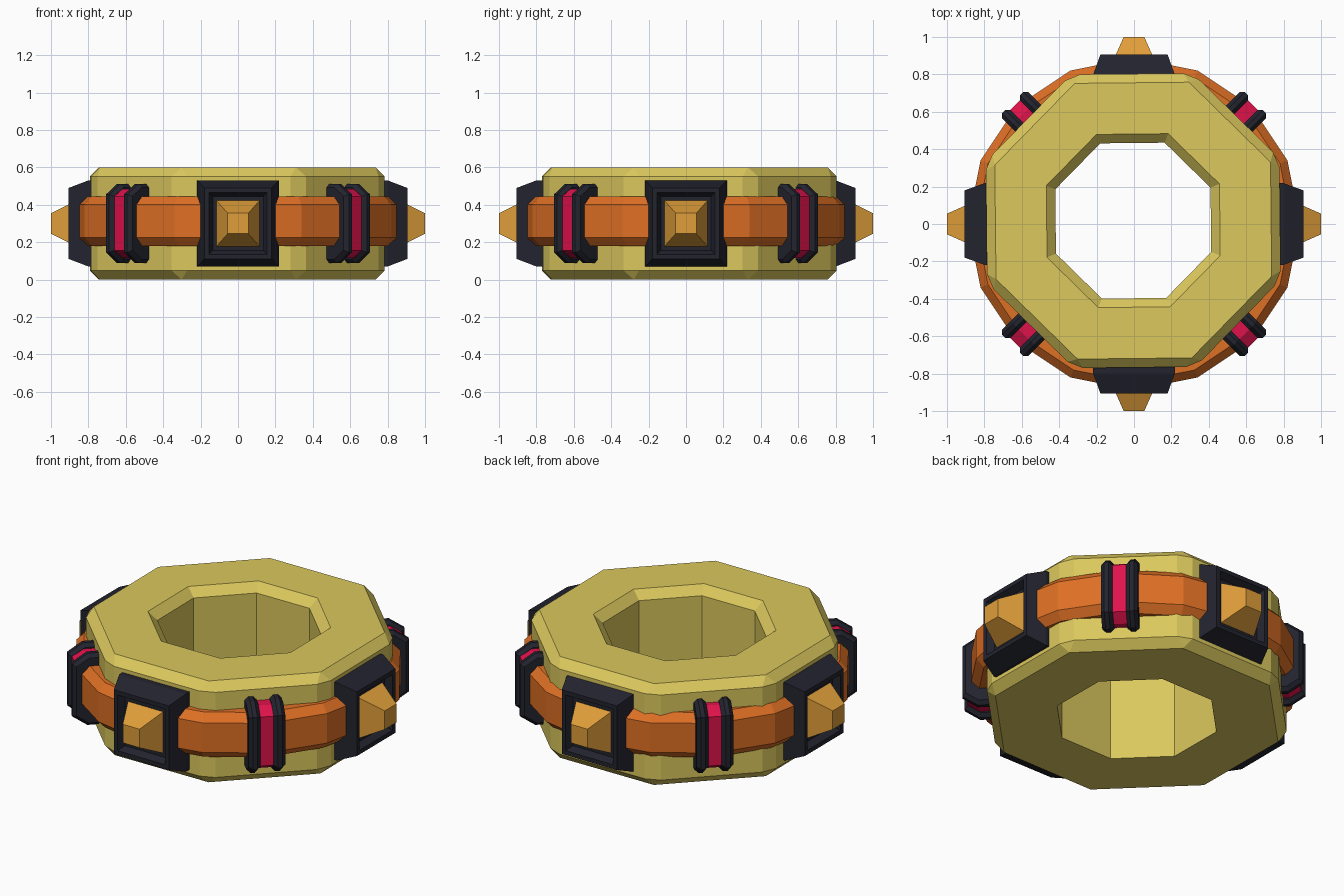
import bpy, bmesh, math
from mathutils import Matrix

if "Cube" in bpy.data.objects:
    bpy.data.objects.remove(bpy.data.objects["Cube"])


def material(name, rgb):
    m = bpy.data.materials.new(name)
    m.diffuse_color = (*rgb, 1)
    m.use_nodes = True
    m.node_tree.nodes["Principled BSDF"].inputs["Base Color"].default_value = m.diffuse_color
    return m


YELLOW = material("pale_yellow", (0.71, 0.58, 0.11))
ORANGE = material("orange", (0.73, 0.16, 0.018))
GOLD = material("gold", (0.74, 0.34, 0.042))
BLACK = material("blue_black", (0.016, 0.017, 0.027))
RED = material("crimson", (0.74, 0.006, 0.07))
ZC = 0.3  # height of the middle plane


def finish(bm, name, mat, turn=0.0):
    bmesh.ops.recalc_face_normals(bm, faces=bm.faces)
    bm.transform(Matrix.Rotation(math.radians(turn), 4, 'Z'))
    me = bpy.data.meshes.new(name)
    bm.to_mesh(me)
    bm.free()
    me.materials.append(mat)
    ob = bpy.data.objects.new(name, me)
    bpy.context.collection.objects.link(ob)
    return ob


def lathe(profile, sides, start):
    """Closed (radius, z) profile swept round z in flat sides."""
    bm = bmesh.new()
    rings = []
    for i in range(sides):
        a = math.radians(start) + 2 * math.pi * i / sides
        rings.append([bm.verts.new((r * math.cos(a), r * math.sin(a), z)) for r, z in profile])
    n = len(profile)
    for i in range(sides):
        p, q = rings[i], rings[(i + 1) % sides]
        for j in range(n):
            k = (j + 1) % n
            bm.faces.new((p[j], q[j], q[k], p[k]))
    return bm


def frustum(steps):
    """Loft of rectangles along +x: (x, half width, half height)."""
    bm = bmesh.new()
    loops = [[bm.verts.new((x, sy * w, ZC + sz * h)) for sy, sz in ((-1, -1), (1, -1), (1, 1), (-1, 1))]
             for x, w, h in steps]
    for p, q in zip(loops, loops[1:]):
        for j in range(4):
            k = (j + 1) % 4
            bm.faces.new((p[j], p[k], q[k], q[j]))
    bm.faces.new(loops[0])
    bm.faces.new(loops[-1])
    return bm


def slab(half_profile, t0, t1, bevel=0.0):
    """Profile of (radius, half height), mirrored in z, extruded sideways."""
    pts = [(r, ZC + h) for r, h in half_profile] + [(r, ZC - h) for r, h in reversed(half_profile)]
    bm = bmesh.new()
    a = [bm.verts.new((r, t0, z)) for r, z in pts]
    b = [bm.verts.new((r, t1, z)) for r, z in pts]
    bm.faces.new(a)
    bm.faces.new(b)
    for j in range(len(pts)):
        k = (j + 1) % len(pts)
        bm.faces.new((a[j], a[k], b[k], b[j]))
    if bevel:
        rims = [e for e in bm.edges if abs(e.verts[0].co.y - e.verts[1].co.y) < 1e-5]
        bmesh.ops.bevel(bm, geom=rims, offset=bevel, segments=1, affect='EDGES')
    return bm


# Octagonal body: chamfered outside edges and upper hole rim
c = math.cos(math.pi / 8)
ro, ri = 0.785 / c, 0.415 / c
bm = lathe([(ro, 0), (ro, 0.6), (ri, 0.6), (ri, 0)], 8, 22.5)
bmesh.ops.recalc_face_normals(bm, faces=bm.faces)
cut = []
for e in bm.edges:
    rad = [v.co.xy.length for v in e.verts]
    outer = min(rad) > ro - 0.01
    hole_top = max(rad) < ri + 0.01 and min(v.co.z for v in e.verts) > 0.5
    if outer or hole_top:
        cut.append(e)
bmesh.ops.bevel(bm, geom=cut, offset=0.048, segments=1, affect='EDGES')
body = finish(bm, "octagon_body", YELLOW, 0.6)
body.location = (-0.004, 0.018, 0)

# Sixteen-sided outer band
finish(lathe([(0.74, 0.18), (0.845, 0.18), (0.888, 0.225), (0.888, 0.40), (0.845, 0.445), (0.74, 0.445)],
             16, 0), "outer_band", ORANGE)

# Four recessed mounts with studs
for i, side in enumerate(("right", "back", "left", "front")):
    a = 90 * i
    finish(frustum([(0.70, 0.218, 0.23), (0.80, 0.218, 0.23), (0.905, 0.18, 0.19),
                    (0.905, 0.155, 0.165), (0.865, 0.135, 0.145)]), side + "_mount", BLACK, a)
    finish(frustum([(0.85, 0.122, 0.13), (1.0, 0.055, 0.055)]), side + "_stud", GOLD, a)

# Four clips: two dark ribs around a red strip
rib = [(0.74, 0.212), (0.835, 0.212), (0.918, 0.155)]
strip = [(0.74, 0.185), (0.835, 0.185), (0.898, 0.145)]
for i in range(4):
    a = 45 + 90 * i
    for s in (-1, 1):
        finish(slab(rib, s * 0.036, s * 0.1, 0.02), f"clip_rib_{i}_{'a' if s < 0 else 'b'}", BLACK, a)
    finish(slab(strip, -0.045, 0.045), f"clip_strip_{i}", RED, a)
